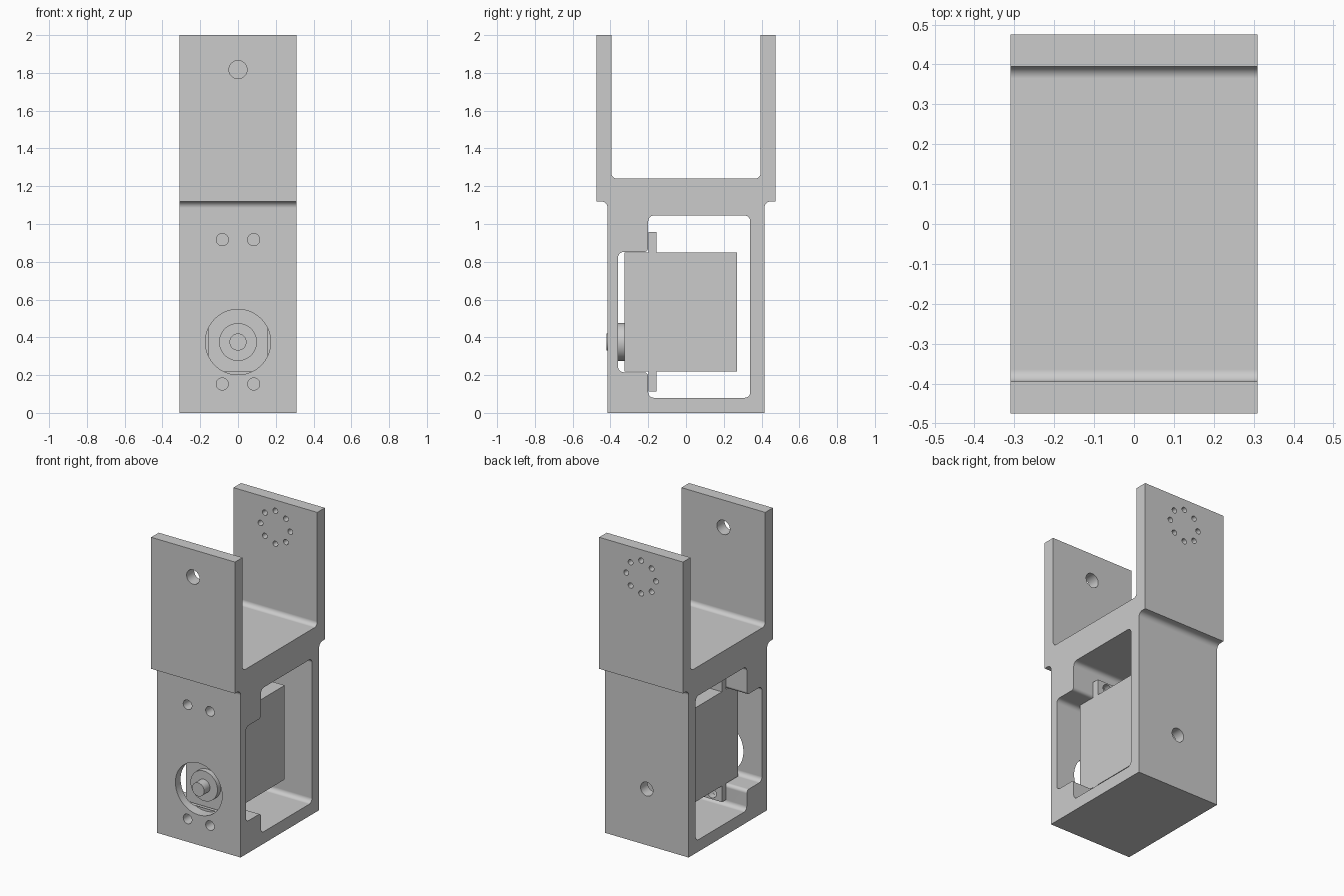
import bpy, bmesh
from math import cos, sin, pi, radians
from mathutils import Vector, Matrix

old = bpy.data.objects.get("Cube")
if old:
    bpy.data.objects.remove(old)

grey = bpy.data.materials.new("plain grey")
grey.use_nodes = True
grey.diffuse_color = (0.6, 0.6, 0.6, 1)
grey.node_tree.nodes["Principled BSDF"].inputs["Base Color"].default_value = (0.6, 0.6, 0.6, 1)


def finish(name, bm):
    bmesh.ops.recalc_face_normals(bm, faces=bm.faces)
    mesh = bpy.data.meshes.new(name)
    bm.to_mesh(mesh)
    bm.free()
    mesh.materials.append(grey)
    ob = bpy.data.objects.new(name, mesh)
    bpy.context.collection.objects.link(ob)
    return ob


def rounded(corners, steps=8):
    """Right-angled outline with each (y, z, radius) corner filleted."""
    out = []
    for i, (y, z, r) in enumerate(corners):
        p = Vector((y, z))
        if r == 0:
            out.append(p)
            continue
        a = (Vector(corners[i - 1][:2]) - p).normalized()
        b = (Vector(corners[(i + 1) % len(corners)][:2]) - p).normalized()
        c = p + r * (a + b)
        for k in range(steps + 1):
            t = k / steps * pi / 2
            out.append(c - r * (b * cos(t) + a * sin(t)))
    return out


def extrude_x(name, outline, half):
    bm = bmesh.new()
    face = bm.faces.new([bm.verts.new((-half, p[0], p[1])) for p in outline])
    new = bmesh.ops.extrude_face_region(bm, geom=[face])["geom"]
    bmesh.ops.translate(bm, vec=(2 * half, 0, 0),
                        verts=[v for v in new if isinstance(v, bmesh.types.BMVert)])
    return finish(name, bm)


def cylinder_y(name, x, z, radius, y0, y1, sides=40):
    bm = bmesh.new()
    bmesh.ops.create_cone(bm, cap_ends=True, segments=sides, radius1=radius,
                          radius2=radius, depth=y1 - y0)
    bmesh.ops.transform(bm, verts=bm.verts, matrix=Matrix.Translation(
        (x, (y0 + y1) / 2, z)) @ Matrix.Rotation(pi / 2, 4, 'X'))
    return finish(name, bm)


def cut(target, cutter):
    cutter.hide_render = True
    mod = target.modifiers.new("cut", 'BOOLEAN')
    mod.operation = 'DIFFERENCE'
    mod.solver = 'EXACT'
    mod.object = cutter
    bpy.context.view_layer.objects.active = target
    bpy.ops.object.modifier_apply(modifier=mod.name)
    bpy.data.objects.remove(cutter)


def drill(target, x, z, radius, y0, y1, sides=40):
    cut(target, cylinder_y("drill", x, z, radius, y0, y1, sides))


# Bracket: box frame below, open fork above
half_outline = [(0.415, 0, 0), (0.415, 1.12, 0.035), (0.475, 1.12, 0),
                (0.475, 2, 0), (0.395, 2, 0), (0.395, 1.24, 0.03)]
mirrored = [(-y, z, r) for y, z, r in reversed(half_outline)]
bracket = extrude_x("bracket", rounded(half_outline + mirrored), 0.31)

# Window through the frame, with the motor pocket at the front
window = [(0.34, 0.08, 0.03), (0.34, 1.045, 0.03), (-0.2, 1.045, 0.03),
          (-0.2, 0.852, 0.022), (-0.36, 0.852, 0.03), (-0.36, 0.215, 0.03),
          (-0.2, 0.215, 0.022), (-0.2, 0.08, 0.03)]
cut(bracket, extrude_x("window_cutter", rounded(window), 0.5))

# Shaft opening, pivot holes and screw holes
axis_z, pivot_z = 0.375, 1.817
drill(bracket, 0, axis_z, 0.173, -0.6, -0.345, 64)
drill(bracket, 0, axis_z, 0.046, 0.3, 0.6)
drill(bracket, 0, pivot_z, 0.048, -0.6, -0.3)
screws = [(x, z) for x in (-0.083, 0.083) for z in (0.153, 0.917)]
for x, z in screws:
    drill(bracket, x, z, 0.032, -0.6, -0.17, 32)
for k in range(8):
    a = k * pi / 4
    drill(bracket, 0.11 * cos(a), pivot_z + 0.11 * sin(a), 0.018, 0.3, 0.6, 20)

# Motor case with mounting ears
lower = [(-0.325, 0.22), (-0.199, 0.22), (-0.199, 0.112), (-0.155, 0.112),
         (-0.155, 0.22), (0.27, 0.22)]
upper = [(y, 1.07 - z) for y, z in reversed(lower)]
motor = extrude_x("motor_case", lower + upper, 0.157)
for x, z in screws:
    drill(motor, x, z, 0.032, -0.3, -0.1, 32)

# Output hub and shaft
hub = cylinder_y("output_hub", 0, axis_z, 0.1, -0.36, -0.32, 48)
shaft = cylinder_y("output_shaft", 0, axis_z, 0.045, -0.422, -0.35, 32)

# Smooth fillets and holes, keep flats crisp
for ob in (bracket, motor, hub, shaft):
    bpy.ops.object.select_all(action='DESELECT')
    ob.select_set(True)
    bpy.context.view_layer.objects.active = ob
    bpy.ops.object.shade_smooth_by_angle(angle=radians(30))
    weighted = ob.modifiers.new("weighted_normals", 'WEIGHTED_NORMAL')
    weighted.keep_sharp = True
